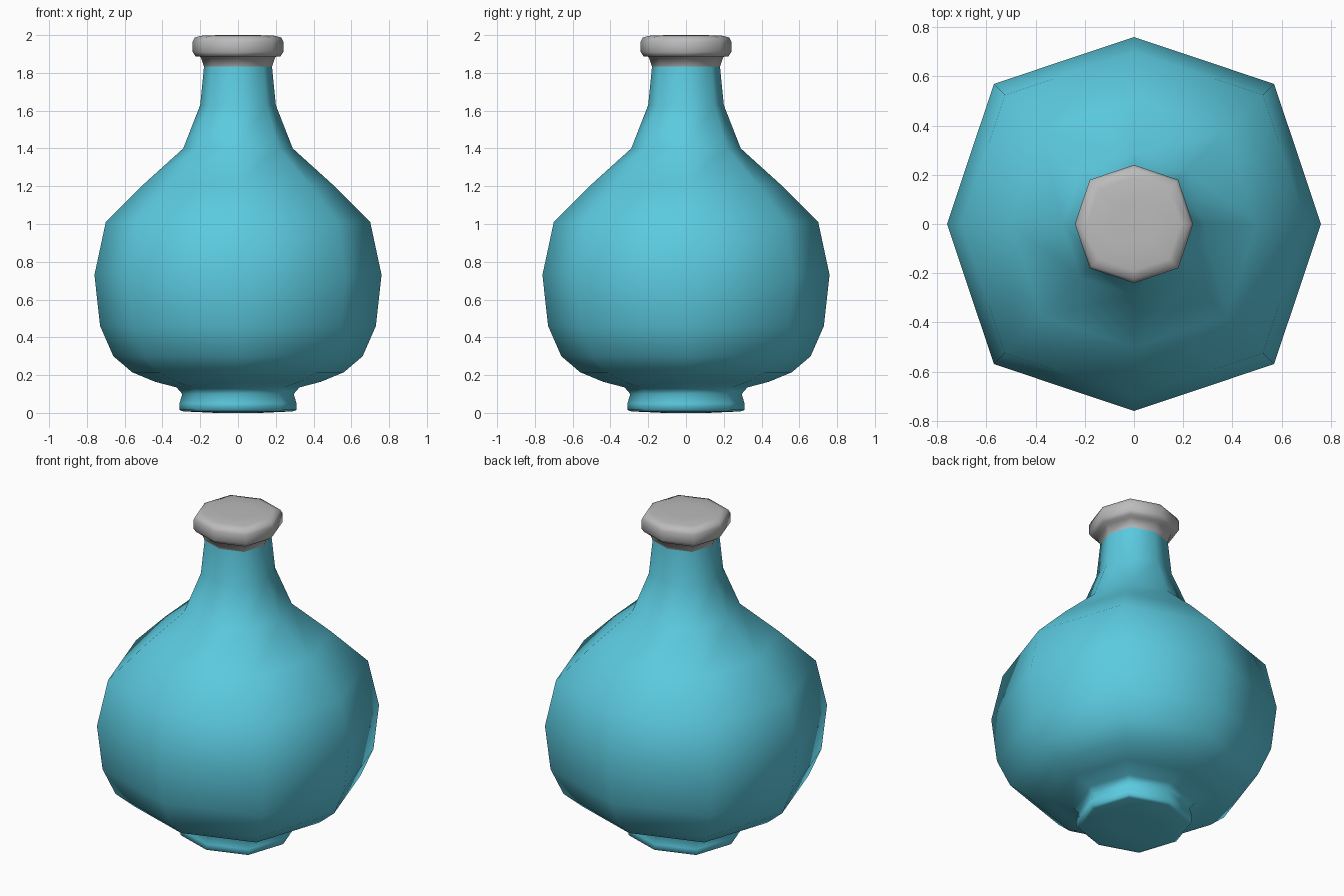
import bpy, bmesh, math

cube = bpy.data.objects.get("Cube")
if cube:
    bpy.data.objects.remove(cube, do_unlink=True)

SIDES = 8
CORNER = 1.06  # diagonal corners sit slightly further out


def make_material(name, color):
    mat = bpy.data.materials.new(name)
    mat.use_nodes = True
    mat.diffuse_color = color
    bsdf = next(n for n in mat.node_tree.nodes if n.type == 'BSDF_PRINCIPLED')
    bsdf.inputs["Base Color"].default_value = color
    bsdf.inputs["Roughness"].default_value = 0.6
    return mat


def lathe(name, profile, mat, cap_bottom=False, cap_top=False):
    """Spin a (radius, height) profile into an eight-sided smooth shell."""
    bm = bmesh.new()
    rings = []
    for r, z in profile:
        ring = []
        for i in range(SIDES):
            a = math.tau * i / SIDES
            k = r * (CORNER if i % 2 else 1)
            ring.append(bm.verts.new((k * math.cos(a), k * math.sin(a), z)))
        rings.append(ring)
    for low, high in zip(rings, rings[1:]):
        for i in range(SIDES):
            j = (i + 1) % SIDES
            bm.faces.new((low[i], low[j], high[j], high[i]))
    if cap_bottom:
        bm.faces.new(rings[0][::-1])
    if cap_top:
        bm.faces.new(rings[-1])
    for face in bm.faces:
        face.smooth = True
    mesh = bpy.data.meshes.new(name)
    bm.to_mesh(mesh)
    bm.free()
    mesh.materials.append(mat)
    obj = bpy.data.objects.new(name, mesh)
    bpy.context.collection.objects.link(obj)
    return obj


teal = make_material("teal glass", (0.105, 0.59, 0.74, 1))
grey = make_material("pale grey", (0.50, 0.50, 0.50, 1))

# Foot, round belly and tapering neck
lathe("flask_body", [
    (0.12, 0.0), (0.29, 0.008), (0.31, 0.015), (0.31, 0.05), (0.295, 0.1),
    (0.325, 0.135), (0.44, 0.165), (0.56, 0.215), (0.66, 0.30),
    (0.73, 0.46), (0.76, 0.73), (0.70, 1.01), (0.50, 1.21),
    (0.29, 1.40), (0.20, 1.63), (0.18, 1.833)], teal, cap_bottom=True)

# Collar and stopper
lathe("stopper", [
    (0.18, 1.833), (0.198, 1.885), (0.225, 1.888), (0.24, 1.91),
    (0.24, 1.965), (0.228, 1.988), (0.19, 1.997), (0.10, 2.0)],
    grey, cap_top=True)
